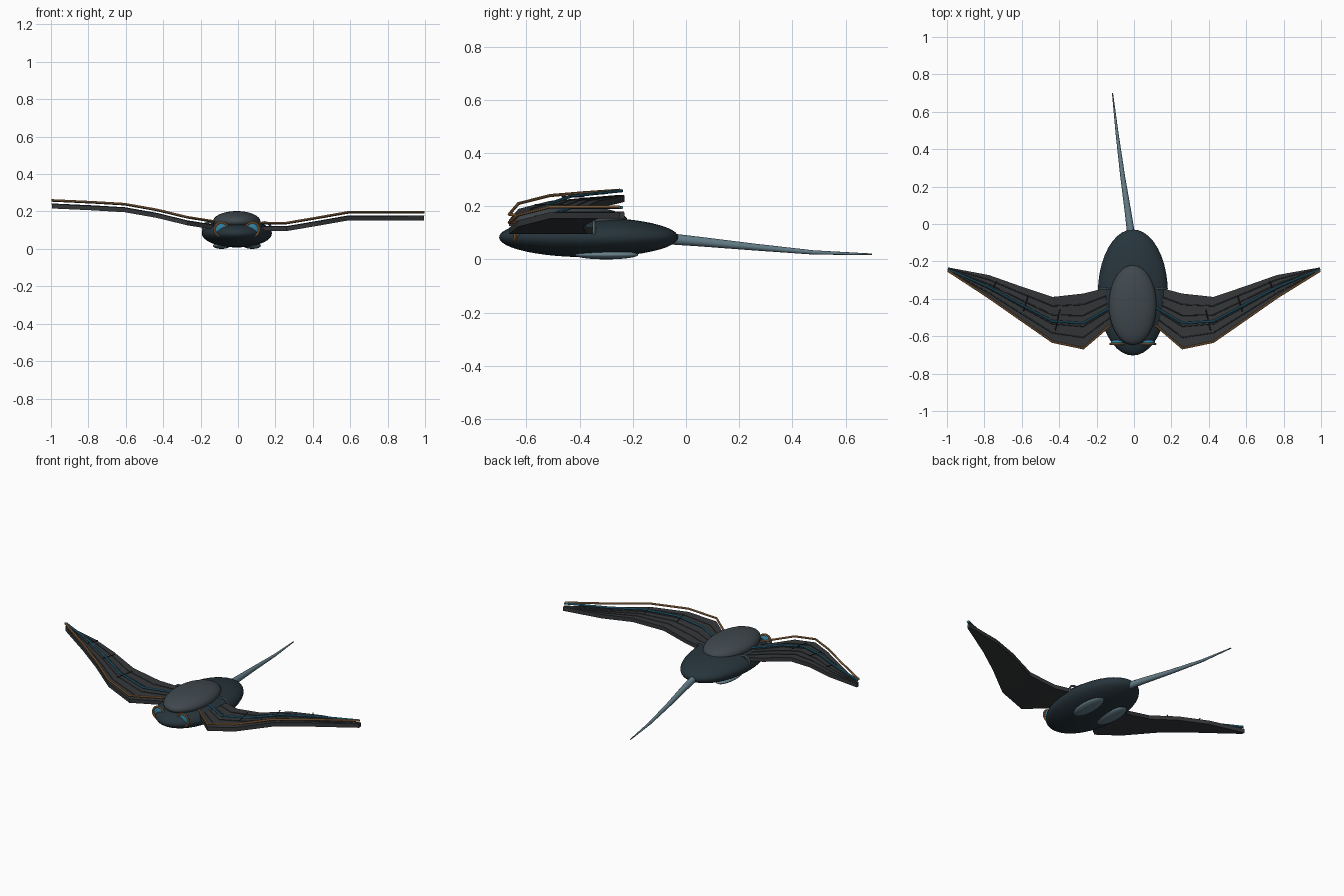
import bpy, bmesh, math

if "Cube" in bpy.data.objects:
    bpy.data.objects.remove(bpy.data.objects["Cube"])

CX = -0.006  # body centre line


def material(name, rgb):
    m = bpy.data.materials.new(name)
    m.diffuse_color = (*rgb, 1)
    m.use_nodes = True
    m.node_tree.nodes["Principled BSDF"].inputs["Base Color"].default_value = m.diffuse_color
    return m


HULL = material("hull", (0.02, 0.035, 0.045))
SHELL = material("shell", (0.05, 0.065, 0.075))
SKIN = material("wing_skin", (0.035, 0.038, 0.041))
BLUE = material("blue", (0.03, 0.2, 0.32))
COPPER = material("copper", (0.4, 0.2, 0.07))
STEEL = material("steel", (0.13, 0.21, 0.25))


def finish(name, mat, smooth=True):
    ob = bpy.context.object
    ob.name = name
    ob.data.materials.append(mat)
    if smooth:
        bpy.ops.object.shade_smooth_by_angle(angle=math.radians(40))
    return ob


def ellipsoid(name, loc, half, mat):
    bpy.ops.mesh.primitive_uv_sphere_add(segments=40, ring_count=24, radius=1, location=loc)
    bpy.context.object.scale = half
    bpy.ops.object.transform_apply(location=False, rotation=False, scale=True)
    return finish(name, mat)


def ring(name, loc, major, minor, mat):
    bpy.ops.mesh.primitive_torus_add(major_radius=major, minor_radius=minor, major_segments=32,
                                     minor_segments=8, location=loc, rotation=(math.pi / 2, 0, 0))
    return finish(name, mat)


def tube(name, pts, radii, mat, sides=2):
    cu = bpy.data.curves.new(name, 'CURVE')
    cu.dimensions = '3D'
    cu.bevel_depth = 1
    cu.bevel_resolution = sides
    cu.use_fill_caps = True
    sp = cu.splines.new('POLY')
    sp.points.add(len(pts) - 1)
    for p, co, r in zip(sp.points, pts, radii):
        p.co = (*co, 1)
        p.radius = r
    ob = bpy.data.objects.new(name, cu)
    bpy.context.collection.objects.link(ob)
    bpy.ops.object.select_all(action='DESELECT')
    ob.select_set(True)
    bpy.context.view_layer.objects.active = ob
    bpy.ops.object.convert(target='MESH')
    return finish(name, mat)


# Body, top shell and tail
ellipsoid("body", (CX, -0.366, 0.083), (0.187, 0.337, 0.075), HULL)
ellipsoid("top_shell", (CX - 0.001, -0.433, 0.146), (0.127, 0.213, 0.056), SHELL)
tube("tail", [(-0.015, -0.06, 0.077), (-0.03, 0.05, 0.067), (-0.06, 0.25, 0.047),
              (-0.09, 0.48, 0.026), (-0.115, 0.70, 0.019)],
     [0.021, 0.018, 0.013, 0.008, 0.003], STEEL, 4)

# Wing stations: distance from centre, leading edge y, trailing edge y
STATIONS = [(0.12, -0.54, -0.335), (0.265, -0.665, -0.372), (0.43, -0.63, -0.39),
            (0.60, -0.512, -0.333), (0.77, -0.393, -0.273), (0.995, -0.25, -0.232)]
HEIGHTS = {-1: [0.115, 0.138, 0.178, 0.208, 0.218, 0.228],
           1: [0.107, 0.107, 0.135, 0.165, 0.165, 0.165]}


def wing(s, side):
    zs = HEIGHTS[s]
    xs = [s * st[0] + (CX if i < 5 else 0) for i, st in enumerate(STATIONS)]

    def point(i, f, dz):
        _, lead, trail = STATIONS[i]
        return (xs[i], lead + (trail - lead) * f, zs[i] + dz)

    def span(f, dz):
        return [point(i, f, dz) for i in range(6)]

    # Slab lofted through the stations
    bm = bmesh.new()
    t = 0.012
    loops = [[bm.verts.new(point(i, f, dz)) for f, dz in ((0, -t), (1, -t), (1, t), (0, t))]
             for i in range(6)]
    for a, b in zip(loops, loops[1:]):
        for k in range(4):
            n = (k + 1) % 4
            bm.faces.new((a[k], a[n], b[n], b[k]))
    bm.faces.new(loops[0])
    bm.faces.new(loops[-1][::-1])
    bmesh.ops.recalc_face_normals(bm, faces=bm.faces)
    me = bpy.data.meshes.new(side + "_wing")
    bm.to_mesh(me)
    bm.free()
    me.materials.append(SKIN)
    bpy.context.collection.objects.link(bpy.data.objects.new(side + "_wing", me))

    # Fine seams along the skin
    for k, f in enumerate((0.2, 0.4, 0.6, 0.8)):
        tube(f"{side}_wing_seam_{k}", span(f, t), [0.003] * 6, SKIN, 1)
    # Raised rails on the leading edge and mid chord
    tube(side + "_edge_rail", span(0.0, 0.032), [0.006] * 6, COPPER)
    tube(side + "_spine_rail", span(0.46, 0.030), [0.006] * 6, BLUE)
    # Short cross ribs under the spine rail
    for i in (2, 3, 4):
        a, b = point(i, 0.25, 0.028), point(i, 0.72, 0.028)
        a = (a[0] + s * -0.015, a[1], a[2])
        b = (b[0] + s * -0.04, b[1], b[2])
        tube(f"{side}_rib_{i}", [a, b], [0.003] * 2, HULL, 1)


for s, side in ((-1, "left"), (1, "right")):
    wing(s, side)
    # Eyes: copper ring with a blue lens
    ring(side + "_eye_ring", (CX + s * 0.083, -0.642, 0.104), 0.037, 0.006, COPPER)
    ellipsoid(side + "_eye_lens", (CX + s * 0.083, -0.632, 0.104), (0.036, 0.013, 0.034), BLUE)
    # Gill ring on the flank and pad on the belly
    ring(side + "_gill_ring", (CX + s * 0.148, -0.345, 0.108), 0.034, 0.006, STEEL)
    ellipsoid(side + "_belly_pad", (CX + s * 0.082, -0.30, 0.017), (0.046, 0.12, 0.017), STEEL)
